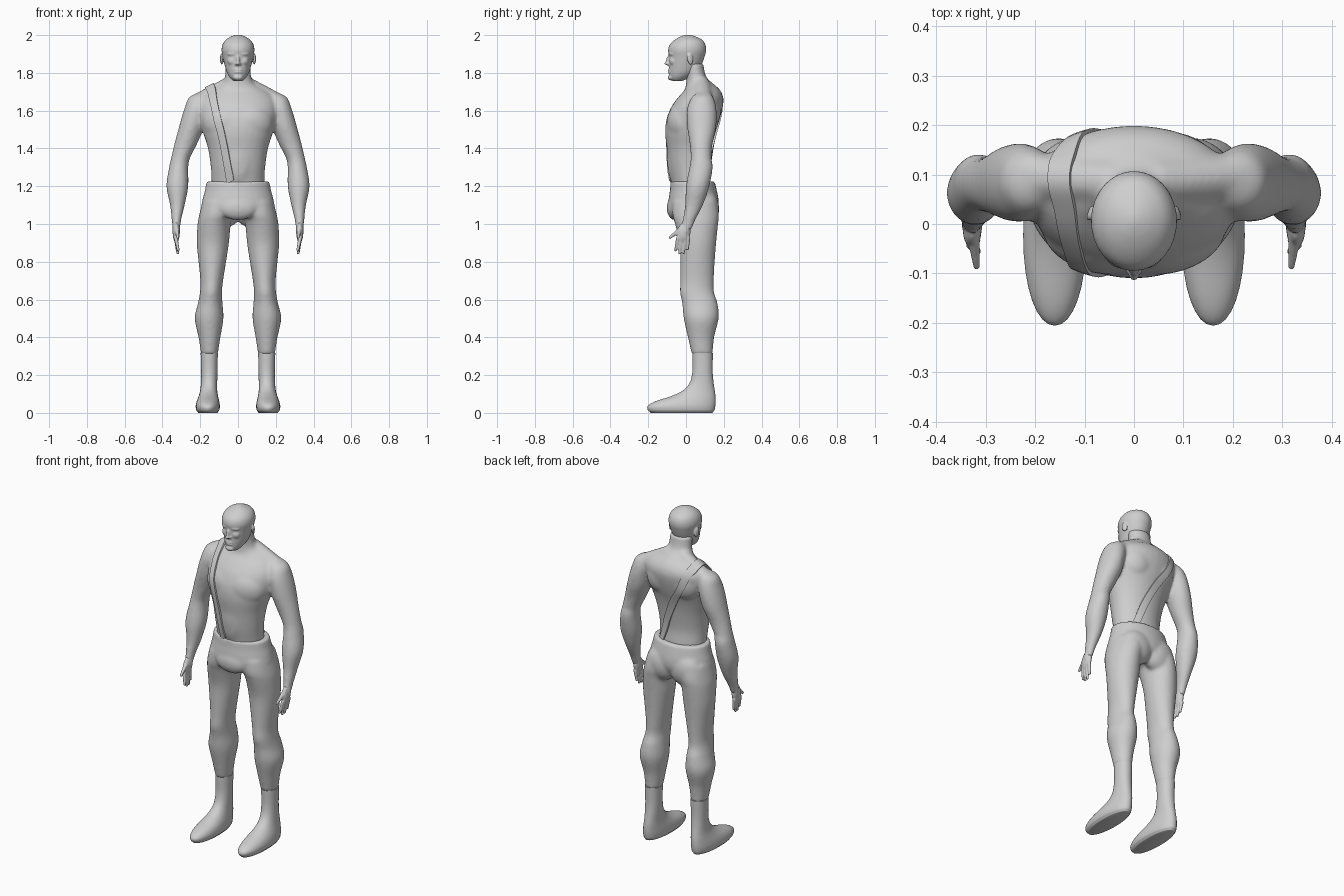
import bpy, bmesh, math
from mathutils import Vector, Matrix
from mathutils.bvhtree import BVHTree

grey = bpy.data.materials.new("grey")
grey.diffuse_color = (0.62, 0.62, 0.62, 1)


def spline(rows, steps):
    """Smoothly interpolate a list of equal-length tuples."""
    out = []
    for i in range(len(rows) - 1):
        a, b, c, d = (rows[min(max(i + k, 0), len(rows) - 1)] for k in (-1, 0, 1, 2))
        for s in range(steps):
            t = s / steps
            out.append([0.5 * (2 * q + (r - p) * t + (2 * p - 5 * q + 4 * r - u) * t * t
                               + (3 * q - p - 3 * r + u) * t ** 3)
                        for p, q, r, u in zip(a, b, c, d)])
    return out + [list(rows[-1])]


def loft(bm, rows, side=1, n=32, steps=4, power=1.0):
    """Closed skin over rows of (z, centre x, half width, front y, back y)."""
    rings = []
    for z, cx, rx, y0, y1 in spline(rows, steps):
        ring = []
        for k in range(n):
            a = 2 * math.pi * k / n
            c, s = math.cos(a), math.sin(a)
            x = math.copysign(abs(c) ** power, c) * rx
            y = math.copysign(abs(s) ** power, s) * (y1 - y0) / 2
            ring.append(bm.verts.new((side * (cx + x), (y0 + y1) / 2 + y, z)))
        rings.append(ring)
    for p, q in zip(rings, rings[1:]):
        for k in range(n):
            bm.faces.new((p[k], p[(k + 1) % n], q[(k + 1) % n], q[k]))
    bm.faces.new(rings[0][::-1])
    bm.faces.new(rings[-1])


def blob(bm, centre, radii, rx=0.0, ry=0.0, rz=0.0):
    """Ellipsoid, tilted about the three axes."""
    m = (Matrix.Translation(centre) @ Matrix.Rotation(rz, 4, 'Z') @ Matrix.Rotation(ry, 4, 'Y')
         @ Matrix.Rotation(rx, 4, 'X') @ Matrix.Diagonal((*radii, 1)))
    bmesh.ops.create_uvsphere(bm, u_segments=20, v_segments=14, radius=1, matrix=m)


def limb(bm, a, b, r0, r1):
    """Tapered rounded rod between two points."""
    a, b = Vector(a), Vector(b)
    for i in range(9):
        t = i / 8
        bmesh.ops.create_icosphere(bm, subdivisions=2, radius=r0 + (r1 - r0) * t,
                                   matrix=Matrix.Translation(a.lerp(b, t)))


def finish(bm, name, voxel=None, smooth=4, angle=50):
    bmesh.ops.recalc_face_normals(bm, faces=bm.faces)
    me = bpy.data.meshes.new(name)
    bm.to_mesh(me)
    bm.free()
    ob = bpy.data.objects.new(name, me)
    bpy.context.collection.objects.link(ob)
    me.materials.append(grey)
    if voxel:  # fuse the overlapping volumes into one skin
        mod = ob.modifiers.new("fuse", 'REMESH')
        mod.mode = 'VOXEL'
        mod.voxel_size = voxel
        mod.use_smooth_shade = True
        mod = ob.modifiers.new("soften", 'SMOOTH')
        mod.factor, mod.iterations = 0.5, smooth
    else:
        bpy.context.view_layer.objects.active = ob
        ob.select_set(True)
        bpy.ops.object.shade_smooth_by_angle(angle=math.radians(angle))
        ob.select_set(False)
    return ob


# Upper body: torso, neck, chest, shoulders and arms
bm = bmesh.new()
loft(bm, [(1.16, 0, .138, -.07, .13), (1.22, 0, .14, -.077, .13), (1.3, 0, .144, -.092, .124),
          (1.4, 0, .159, -.102, .137), (1.48, 0, .184, -.11, .154), (1.55, 0, .202, -.104, .177),
          (1.62, 0, .21, -.078, .195), (1.67, 0, .195, -.042, .198), (1.71, 0, .15, -.008, .18),
          (1.74, 0, .094, .0, .148), (1.78, 0, .07, .001, .107), (1.85, 0, .066, -.01, .092)])
for s in (1, -1):
    loft(bm, [(1.695, .19, .025, .06, .125), (1.67, .205, .055, .03, .145), (1.62, .219, .062, .008, .16),
              (1.56, .234, .066, .004, .163), (1.5, .25, .066, .008, .158), (1.42, .278, .06, .02, .14),
              (1.35, .304, .05, .025, .135), (1.3, .314, .051, .018, .142), (1.2, .321, .058, .0, .124),
              (1.1, .321, .039, -.005, .09), (1.02, .326, .025, -.018, .05), (.97, .327, .02, -.025, .03)], s)
    blob(bm, (s * .08, -.036, 1.535), (.108, .062, .095), rz=s * .3)         # chest
    blob(bm, (s * .085, .125, 1.61), (.09, .06, .1), rz=-s * .25)            # shoulder blade
    limb(bm, (s * .05, .085, 1.735), (s * .19, .095, 1.655), .045, .05)      # neck slope
blob(bm, (0, -.065, 1.37), (.08, .036, .16))                                 # stomach
body = finish(bm, "upper_body", .009, 9)

# Trousers: pelvis and both legs
bm = bmesh.new()
loft(bm, [(1.035, 0, .12, -.05, .14), (1.08, 0, .19, -.092, .168), (1.13, 0, .188, -.092, .172),
          (1.18, 0, .175, -.085, .163), (1.225, 0, .167, -.082, .152)])
blob(bm, (0, -.06, 1.085), (.1, .042, .065))
for s in (1, -1):
    loft(bm, [(1.12, .1, .088, -.07, .165), (1.05, .113, .092, -.072, .175), (1.0, .126, .088, -.058, .17),
              (.9, .133, .085, -.034, .16), (.8, .136, .073, -.03, .152), (.7, .139, .06, -.03, .147),
              (.64, .143, .058, -.032, .148), (.58, .147, .065, -.02, .167), (.5, .153, .076, -.012, .173),
              (.4, .151, .058, .01, .149), (.31, .151, .044, .03, .141)], s)
    blob(bm, (s * .075, .11, 1.08), (.1, .066, .1))                          # seat
finish(bm, "trousers", .009, 7)

# Boots
for s, side in ((1, "left"), (-1, "right")):
    bm = bmesh.new()
    loft(bm, [(0.005, .16, .05, -.185, .14), (.012, .16, .06, -.2, .15), (.035, .16, .064, -.203, .155),
              (.06, .159, .06, -.165, .157), (.09, .157, .051, -.075, .156), (.12, .155, .045, -.015, .152),
              (.16, .153, .043, .02, .146), (.22, .152, .043, .034, .141), (.3, .152, .045, .034, .142),
              (.318, .152, .046, .034, .142)], s, power=.95)
    bmesh.ops.translate(bm, verts=[v for v in bm.verts if v.co.z < .007], vec=(0, 0, -.005))
    finish(bm, side + "_boot")

# Hands: palm, four fingers and thumb
for s, side in ((1, "left"), (-1, "right")):
    bm = bmesh.new()
    blob(bm, (s * .327, -.012, .955), (.019, .036, .055), rx=-.2)
    limb(bm, (s * .327, .012, 1.03), (s * .327, -.002, .96), .023, .022)
    for i, tip in enumerate((.862, .846, .848, .868)):
        limb(bm, (s * .329, -.042 + .018 * i, .925), (s * (.316 + .002 * i), -.055 + .021 * i, tip), .0115, .008)
    limb(bm, (s * .325, -.025, .975), (s * .318, -.085, .928), .014, .008)
    finish(bm, side + "_hand", .0045, 3)

# Head with brow, nose, lips, chin and ears
bm = bmesh.new()
loft(bm, [(1.757, 0, .024, -.07, -.02), (1.775, 0, .043, -.086, .02), (1.805, 0, .06, -.09, .062),
          (1.85, 0, .073, -.09, .086), (1.89, 0, .082, -.091, .1), (1.92, 0, .087, -.095, .107),
          (1.95, 0, .082, -.086, .103), (1.975, 0, .065, -.06, .086), (1.993, 0, .036, -.028, .05),
          (2.002, 0, .008, 0, .02)])
blob(bm, (0, -.09, 1.868), (.01, .016, .03), rx=-.25)
blob(bm, (0, -.097, 1.85), (.012, .018, .01))
blob(bm, (0, -.08, 1.776), (.026, .016, .016))
for z in (1.803, 1.815):
    blob(bm, (0, -.084, z), (.024, .012, .006))
for s in (1, -1):
    blob(bm, (s * .009, -.09, 1.847), (.01, .012, .008))                     # nostril
    blob(bm, (s * .031, -.075, 1.9), (.028, .014, .01), rz=s * .35)          # brow
    blob(bm, (s * .033, -.07, 1.862), (.024, .017, .022), rz=s * .4)         # cheek
    blob(bm, (s * .087, .022, 1.872), (.007, .017, .03), rx=.15, rz=s * .35)  # ear
finish(bm, "head", .0045, 5)

# Shoulder strap: a band laid on the body from front waist over the shoulder to back waist
tree = BVHTree.FromObject(body, bpy.context.evaluated_depsgraph_get())
path = spline([(-.055, -.14, 1.2), (-.082, -.14, 1.35), (-.11, -.14, 1.5), (-.137, -.11, 1.62),
               (-.155, -.02, 1.72), (-.16, .08, 1.75), (-.15, .17, 1.72), (-.12, .22, 1.63),
               (-.05, .22, 1.5), (.04, .2, 1.36), (.125, .16, 1.2)], 6)
path = [Vector(p) for p in path]
last = len(path) - 1
rows = []
for i, p in enumerate(path):
    along = (path[min(i + 1, last)] - path[max(i - 1, 0)]).normalized()
    across = along.cross(tree.find_nearest(p)[1]).normalized()
    rows.append([tree.find_nearest(p + across * k * .0125)[:2] for k in (-2, -1, 0, 1, 2)])
for _ in range(3):  # even out the band along its length
    rows = [[tuple((rows[max(i - 1, 0)][k][j] + 2 * rows[i][k][j] + rows[min(i + 1, last)][k][j]) / 4
                   for j in (0, 1)) for k in range(5)] for i in range(last + 1)]
bm = bmesh.new()
rows = [[(bm.verts.new(q + n * .009), bm.verts.new(q - n * .008)) for q, n in row] for row in rows]
for a, b in zip(rows, rows[1:]):
    for k in range(4):
        bm.faces.new((a[k][0], a[k + 1][0], b[k + 1][0], b[k][0]))
    for k in (0, 4):
        bm.faces.new((a[k][0], b[k][0], b[k][1], a[k][1]))
finish(bm, "shoulder_strap", angle=45)
